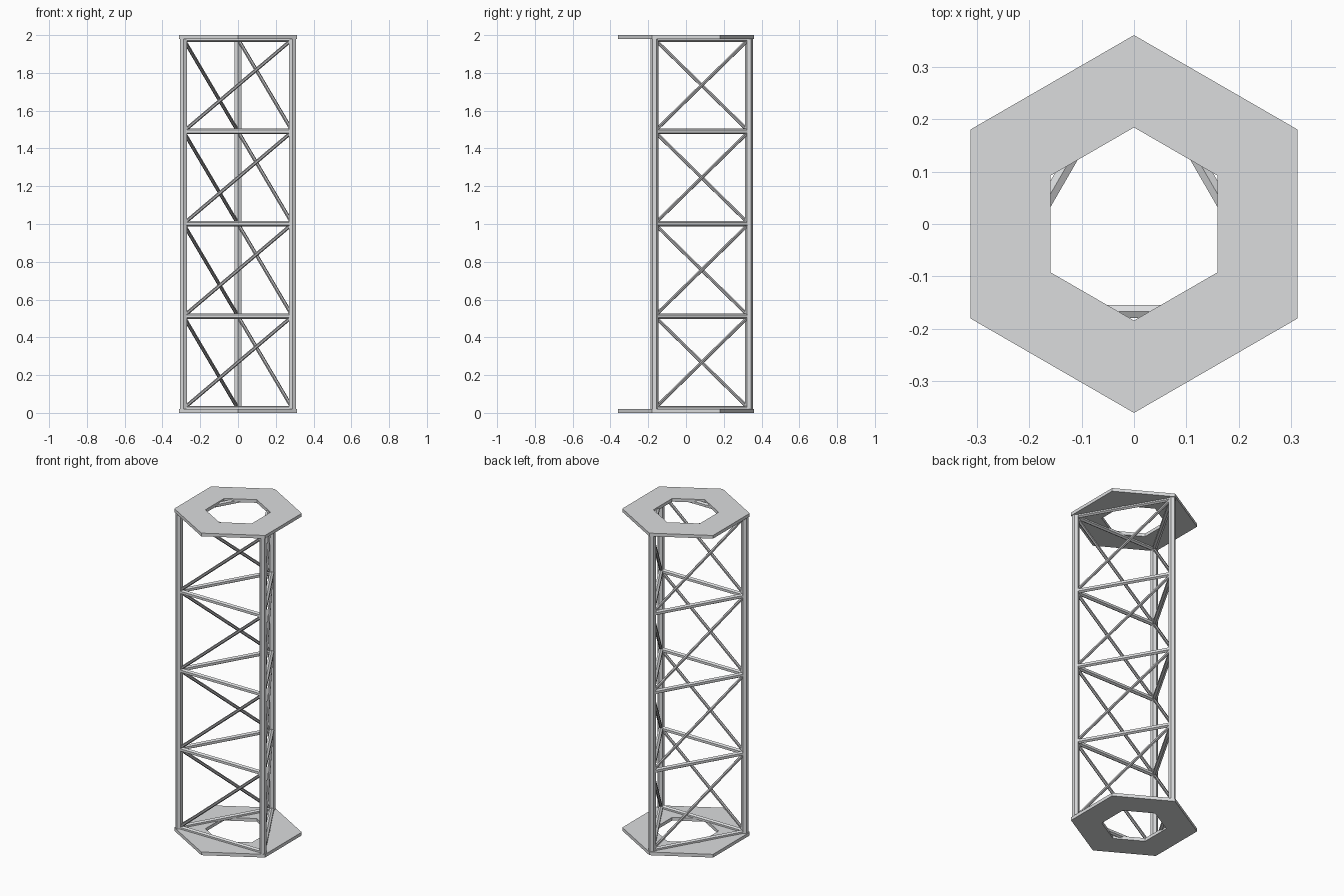
import bpy
import bmesh
import math
from mathutils import Matrix, Vector

cube = bpy.data.objects.get("Cube")
if cube:
    bpy.data.objects.remove(cube, do_unlink=True)


def make_material(name, colour):
    mat = bpy.data.materials.new(name)
    mat.use_nodes = True
    mat.diffuse_color = colour
    mat.node_tree.nodes["Principled BSDF"].inputs["Base Color"].default_value = colour
    return mat


# Pale metal for the frame, darker steel for the bracing
pale_metal = make_material("pale_metal", (0.71, 0.72, 0.73, 1))
dark_steel = make_material("dark_steel", (0.42, 0.42, 0.43, 1))

HEIGHT = 2.0
PLATE = 0.02
BAYS = 4
POST_RADIUS = 0.333


def finish(name, bm, mat):
    bmesh.ops.recalc_face_normals(bm, faces=bm.faces)
    mesh = bpy.data.meshes.new(name)
    bm.to_mesh(mesh)
    bm.free()
    mesh.materials.append(mat)
    obj = bpy.data.objects.new(name, mesh)
    bpy.context.collection.objects.link(obj)


def hex_bar(name, a, b, radius, mat):
    """Six-sided rod running from a to b."""
    way = b - a
    if abs(way.x) + abs(way.y) < 1e-6:
        turn = Matrix.Identity(4)
    else:
        turn = way.to_track_quat('Z', 'Y').to_matrix().to_4x4()
    bm = bmesh.new()
    bmesh.ops.create_cone(bm, cap_ends=True, segments=6, radius1=radius,
                          radius2=radius, depth=way.length,
                          matrix=Matrix.Translation((a + b) / 2) @ turn)
    finish(name, bm, mat)


def hex_ring(name, z, outer, inner):
    """Hexagonal plate with a hexagonal opening."""
    bm = bmesh.new()
    loops = []
    for radius, height in ((outer, z), (outer, z + PLATE),
                           (inner, z + PLATE), (inner, z)):
        loops.append([bm.verts.new((radius * math.sin(i * math.pi / 3),
                                    radius * math.cos(i * math.pi / 3), height))
                      for i in range(6)])
    for k in range(4):
        low, high = loops[k], loops[(k + 1) % 4]
        for i in range(6):
            j = (i + 1) % 6
            bm.faces.new((low[i], low[j], high[j], high[i]))
    finish(name, bm, pale_metal)


# End plates
hex_ring("bottom_plate", 0, 0.36, 0.184)
hex_ring("top_plate", HEIGHT - PLATE, 0.36, 0.184)

# Three posts: front left, back, front right
corners = []
for degrees in (-30, 90, 210):
    t = math.radians(degrees)
    corners.append(Vector((math.cos(t), math.sin(t), 0)) * POST_RADIUS)
names = ("front_left", "back", "front_right")
for name, c in zip(names, corners):
    hex_bar(name + "_post", c + Vector((0, 0, 0.005)),
            c + Vector((0, 0, HEIGHT - 0.005)), 0.021, pale_metal)

# Horizontal rails at each level and one diagonal per bay and side
sides = ("left", "right", "front")
levels = [Vector((0, 0, 0.023 + 0.489 * i)) for i in range(BAYS + 1)]
for s, side in enumerate(sides):
    a, b = corners[s], corners[(s + 1) % 3]
    for i, level in enumerate(levels):
        hex_bar(f"{side}_rail_{i + 1}", a + level, b + level, 0.0145, pale_metal)
        if i < BAYS:
            hex_bar(f"{side}_brace_{i + 1}", a + level, b + levels[i + 1],
                    0.0095, dark_steel)
